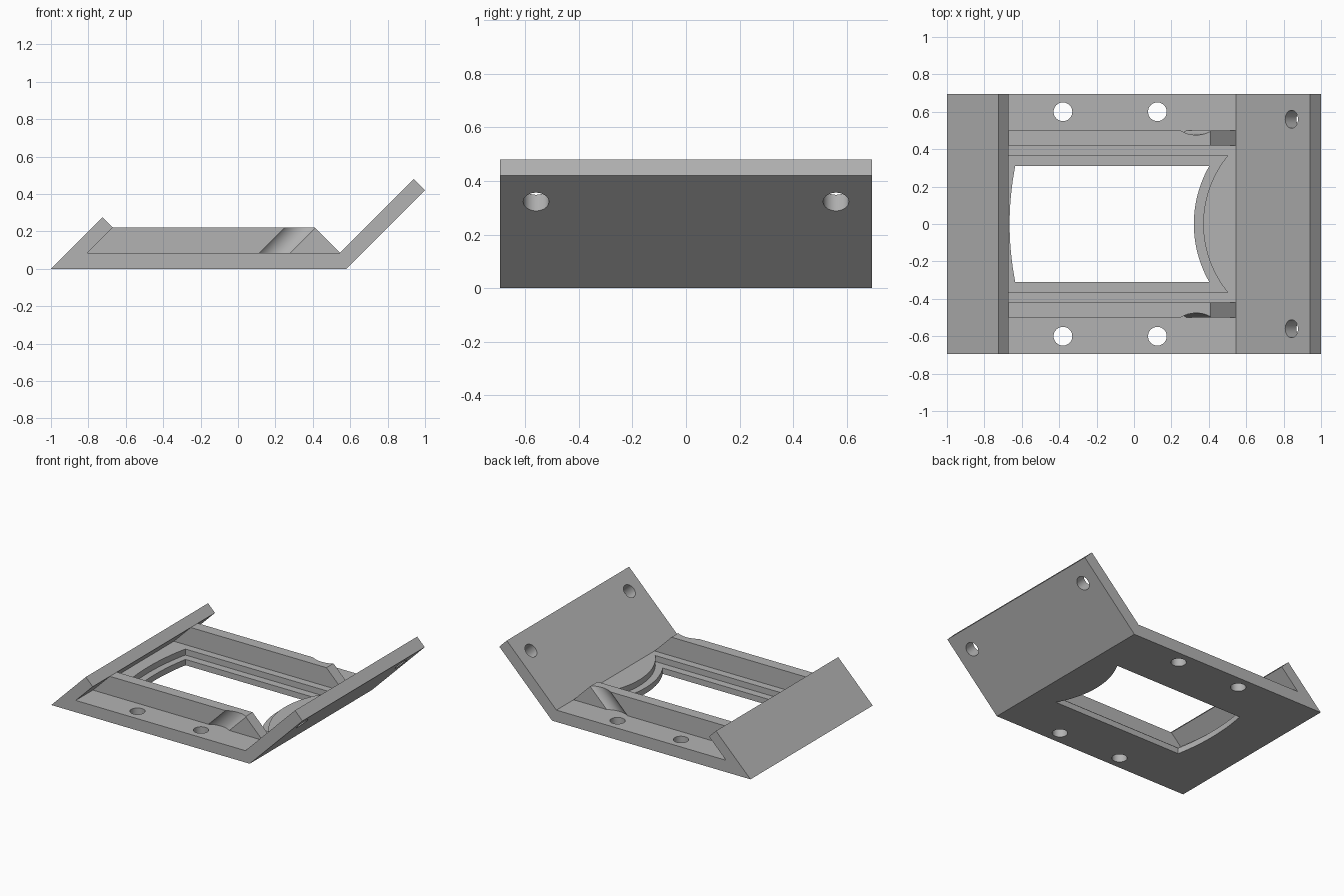
import bpy, bmesh
from math import sin, cos, asin, radians
from mathutils import Vector, Matrix

cube = bpy.data.objects.get("Cube")
if cube:
    bpy.data.objects.remove(cube, do_unlink=True)

GREY = (0.45, 0.45, 0.45, 1)
grey = bpy.data.materials.new("plain grey")
grey.use_nodes = True
grey.diffuse_color = GREY
grey.node_tree.nodes["Principled BSDF"].inputs["Base Color"].default_value = GREY

HALF = 0.695       # half width of the bracket
FLOOR = 0.085      # top of the floor plate
RIB_TOP = 0.22
ARC_X = 0.945      # shared centre of the curved window ends


def prism(name, outline, axis, lo, hi):
    """Extrude a closed outline along y (points are x, z) or z (points are x, y)."""
    bm = bmesh.new()
    place = (lambda a, b: (a, lo, b)) if axis == "y" else (lambda a, b: (a, b, lo))
    face = bm.faces.new([bm.verts.new(place(a, b)) for a, b in outline])
    new = bmesh.ops.extrude_face_region(bm, geom=[face])["geom"]
    step = Vector((0, hi - lo, 0) if axis == "y" else (0, 0, hi - lo))
    bmesh.ops.translate(bm, vec=step, verts=[v for v in new if isinstance(v, bmesh.types.BMVert)])
    bmesh.ops.recalc_face_normals(bm, faces=bm.faces)
    return to_object(name, bm)


def rod(name, radius, length, centre, tilt=0):
    """Cylinder leaning about the y axis."""
    bm = bmesh.new()
    turn = Matrix.Translation(centre) @ Matrix.Rotation(radians(tilt), 4, "Y")
    bmesh.ops.create_cone(bm, cap_ends=True, segments=48, radius1=radius,
                          radius2=radius, depth=length, matrix=turn)
    return to_object(name, bm)


def to_object(name, bm):
    mesh = bpy.data.meshes.new(name)
    bm.to_mesh(mesh)
    bm.free()
    mesh.materials.append(grey)
    obj = bpy.data.objects.new(name, mesh)
    bpy.context.collection.objects.link(obj)
    return obj


def cut(target, cutter):
    cutter.hide_render = True
    mod = target.modifiers.new("cut", "BOOLEAN")
    mod.operation = "DIFFERENCE"
    mod.solver = "EXACT"
    mod.object = cutter
    bpy.ops.object.select_all(action="DESELECT")
    bpy.context.view_layer.objects.active = target
    target.select_set(True)
    bpy.ops.object.modifier_apply(modifier=mod.name)
    bpy.data.objects.remove(cutter, do_unlink=True)


def window(half, near, far, steps=24):
    """Outline with straight sides and two concentric curved ends."""
    pts = []
    for radius, sign in ((near, 1), (far, -1)):
        reach = asin(half / radius)
        for i in range(steps + 1):
            a = sign * reach * (2 * i / steps - 1)
            pts.append((ARC_X - radius * cos(a), radius * sin(a)))
    return pts


# Floor plate with the short hooked wall and the long slanted wing
bracket = prism("bracket_body", [
    (-1, 0), (0.58, 0), (1, 0.42), (0.94, 0.48), (0.545, FLOOR),
    (-0.805, FLOOR), (-0.67, RIB_TOP), (-0.725, 0.275)], "y", -HALF, HALF)

# Stepped window through the floor
cut(bracket, prism("recess_cutter", window(0.365, 0.575, 1.66), "z", 0.042, 0.1))
cut(bracket, prism("window_cutter", window(0.31, 0.625, 1.61), "z", -0.1, 0.1))

# Screw holes in the floor and the wing
for side in (-1, 1):
    for x in (-0.38, 0.125):
        cut(bracket, rod("floor_hole_cutter", 0.05, 0.4, (x, side * 0.6, 0)))
    cut(bracket, rod("wing_hole_cutter", 0.048, 0.3, (0.87, side * 0.56, 0.355), -45))

# Guide ribs, each with a slanted round scoop on the outside
parts = [bracket]
for side, label in ((-1, "front"), (1, "back")):
    lo, hi = sorted((side * 0.42, side * 0.5))
    rib = prism(label + "_rib", [(-0.85, 0.08), (0.55, 0.08), (0.41, RIB_TOP),
                                 (-0.72, RIB_TOP)], "y", lo, hi)
    cut(rib, rod("scoop_cutter", 0.084, 0.8, (0.265, side * 0.56, 0.152), 45))
    parts.append(rib)

for part in parts:
    bpy.ops.object.select_all(action="DESELECT")
    bpy.context.view_layer.objects.active = part
    part.select_set(True)
    bpy.ops.object.shade_smooth_by_angle(angle=radians(30))
